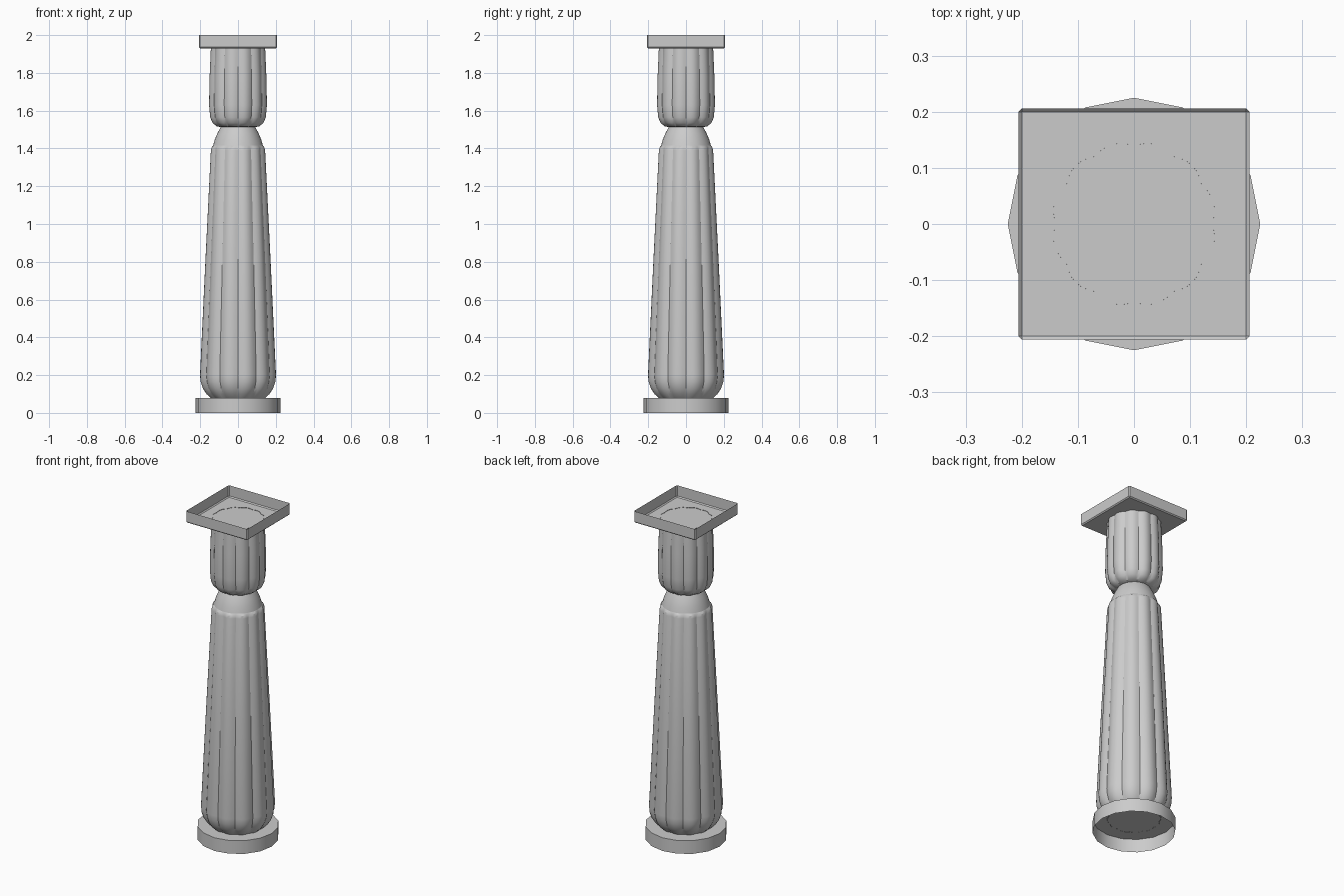
import bpy, bmesh
from math import sin, cos, pi, radians

if "Cube" in bpy.data.objects:
    bpy.data.objects.remove(bpy.data.objects["Cube"])


def finish(name, bm, angle=30):
    bmesh.ops.recalc_face_normals(bm, faces=bm.faces)
    me = bpy.data.meshes.new(name)
    bm.to_mesh(me)
    bm.free()
    ob = bpy.data.objects.new(name, me)
    bpy.context.collection.objects.link(ob)
    bpy.ops.object.select_all(action='DESELECT')
    ob.select_set(True)
    bpy.context.view_layer.objects.active = ob
    bpy.ops.object.shade_smooth_by_angle(angle=radians(angle))
    return ob


def reeded(name, profile, lobes=12, per_lobe=6):
    """Lathe a (crease radius, lobe depth, z) profile with convex lobes."""
    bm = bmesh.new()
    n = lobes * per_lobe
    rings = []
    for r, d, z in profile:
        ring = []
        for i in range(n):
            a = 2 * pi * i / n
            rad = r + d * abs(sin(lobes * a / 2))
            ring.append(bm.verts.new((rad * cos(a), rad * sin(a), z)))
        rings.append(ring)
    for lo, hi in zip(rings, rings[1:]):
        for i in range(n):
            j = (i + 1) % n
            bm.faces.new((lo[i], lo[j], hi[j], hi[i]))
    return finish(name, bm)


# round plinth, 16 sides, open underneath
bm = bmesh.new()
ring = [(0.225 * cos(i * pi / 8), 0.225 * sin(i * pi / 8)) for i in range(16)]
low = [bm.verts.new((x, y, 0)) for x, y in ring]
top = [bm.verts.new((x, y, 0.08)) for x, y in ring]
for i in range(16):
    j = (i + 1) % 16
    bm.faces.new((low[i], low[j], top[j], top[i]))
bm.faces.new(top)
finish("plinth", bm)

# tapered reeded shaft
reeded("shaft", [
    (0.138, 0.008, 0.078), (0.160, 0.011, 0.10), (0.178, 0.013, 0.13),
    (0.189, 0.014, 0.165), (0.193, 0.013, 0.20), (0.166, 0.011, 0.80),
    (0.138, 0.009, 1.39), (0.136, 0.007, 1.405), (0.132, 0.0, 1.415)])

# plain rounded neck
reeded("neck", [
    (0.132, 0, 1.415), (0.123, 0, 1.447), (0.110, 0, 1.478),
    (0.097, 0, 1.503), (0.090, 0, 1.515)])

# reeded capital
reeded("capital", [
    (0.085, 0.002, 1.512), (0.108, 0.007, 1.517), (0.128, 0.010, 1.535),
    (0.140, 0.011, 1.565), (0.146, 0.011, 1.63), (0.144, 0.010, 1.78),
    (0.139, 0.008, 1.932)])

# square top slab, open above, with softened edges
bm = bmesh.new()
bmesh.ops.create_cube(bm, size=1)
for v in bm.verts:
    v.co = (v.co.x * 0.412, v.co.y * 0.412, 1.965 + v.co.z * 0.07)
lid = [f for f in bm.faces if f.calc_center_median().z > 1.99]
bmesh.ops.delete(bm, geom=lid, context='FACES_ONLY')
edges = [e for e in bm.edges if not e.is_boundary]
bmesh.ops.bevel(bm, geom=edges, offset=0.006, segments=1, affect='EDGES')
finish("top_slab", bm)
